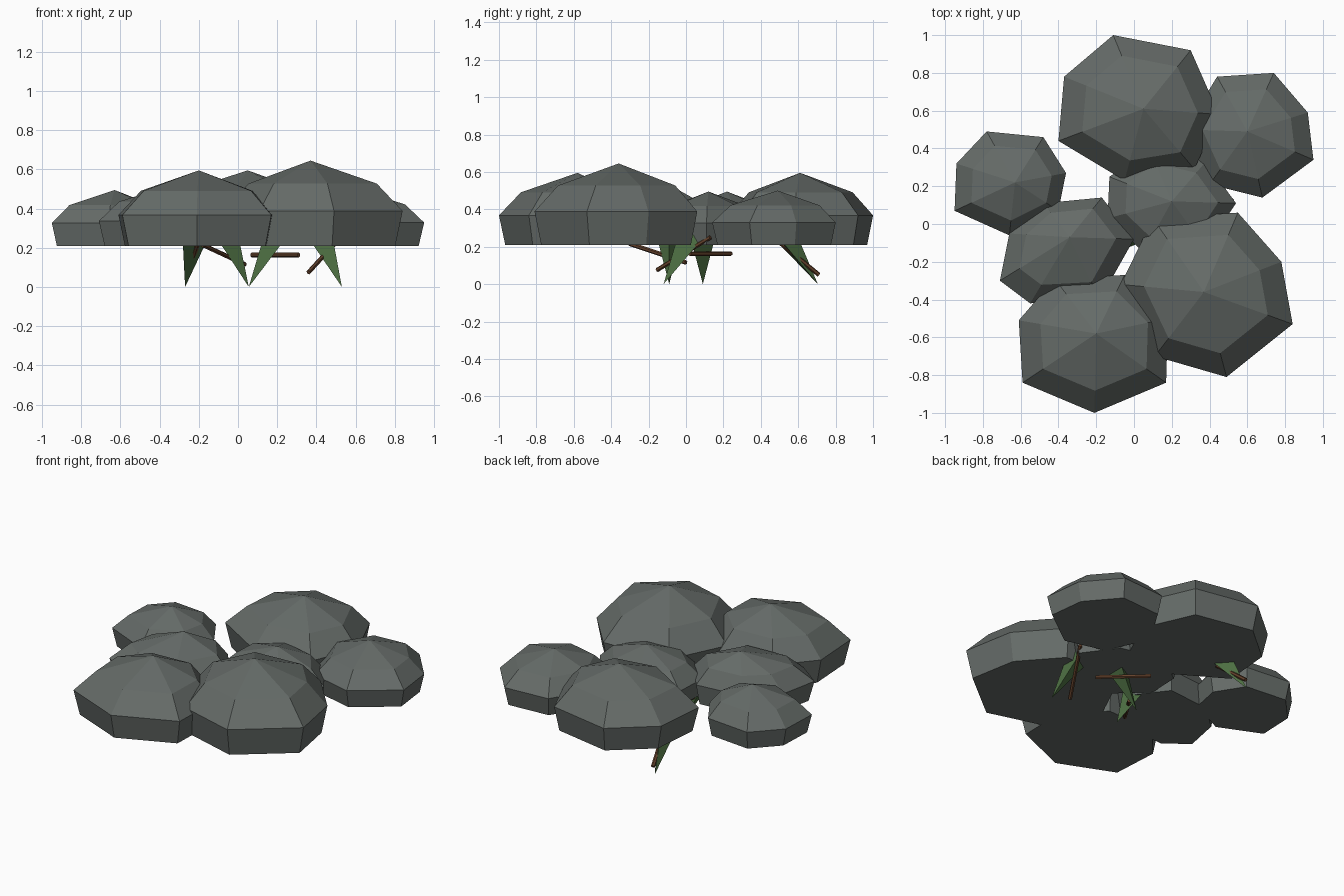
import bpy, bmesh
from mathutils import Vector

if "Cube" in bpy.data.objects:
    bpy.data.objects.remove(bpy.data.objects["Cube"])


def material(name, rgb):
    m = bpy.data.materials.new(name)
    m.diffuse_color = (*rgb, 1.0)
    m.use_nodes = True
    m.node_tree.nodes["Principled BSDF"].inputs["Base Color"].default_value = m.diffuse_color
    return m


STONE = material("grey stone", (0.13, 0.147, 0.138))
LEAF = material("leaf green", (0.075, 0.16, 0.055))
WOOD = material("brown twig", (0.13, 0.055, 0.025))
BASE = 0.21

# height fraction and spread of each ring, bottom to top
RINGS = [(0.0, 0.92), (0.41, 1.0), (0.73, 0.72)]


def finish(bm, name, mat):
    bmesh.ops.recalc_face_normals(bm, faces=bm.faces)
    me = bpy.data.meshes.new(name)
    bm.to_mesh(me)
    bm.free()
    me.materials.append(mat)
    ob = bpy.data.objects.new(name, me)
    bpy.context.collection.objects.link(ob)
    return ob


def stone(name, apex, outline):
    """Faceted flat-bottomed boulder: shrinking copies of its outline up to a peak."""
    cx, cy, top = apex
    bm = bmesh.new()
    rings = []
    for f, s in RINGS:
        z = BASE + f * (top - BASE)
        rings.append([bm.verts.new((cx + (x - cx) * s, cy + (y - cy) * s, z))
                      for x, y in outline])
    peak = bm.verts.new(apex)
    n = len(outline)
    bm.faces.new(rings[0])
    for i in range(n):
        j = (i + 1) % n
        for lo, hi in zip(rings, rings[1:]):
            bm.faces.new((lo[i], lo[j], hi[j], hi[i]))
        bm.faces.new((rings[-1][i], rings[-1][j], peak))
    finish(bm, name, STONE)


def rod(name, a, b, r1, r2, sides, mat):
    """Cylinder or cone from a to b."""
    a, b = Vector(a), Vector(b)
    d = b - a
    bm = bmesh.new()
    bmesh.ops.create_cone(bm, cap_ends=True, segments=sides,
                          radius1=r1, radius2=r2, depth=d.length)
    ob = finish(bm, name, mat)
    ob.rotation_mode = 'QUATERNION'
    ob.rotation_quaternion = d.to_track_quat('Z', 'Y')
    ob.location = (a + b) / 2


# boulders
stone("back_stone", (0.05, 0.61, 0.595),
      [(-.11, 1), (.30, .92), (.45, .58), (.32, .29), (-.05, .23), (-.40, .44), (-.37, .78)])
stone("back_right_stone", (0.60, 0.49, 0.50),
      [(.44, .78), (.74, .80), (.92, .59), (.95, .34), (.68, .14), (.40, .21), (.27, .50)])
stone("left_small_stone", (-0.63, 0.22, 0.495),
      [(-.78, .49), (-.48, .46), (-.36, .27), (-.40, .07), (-.66, -.06), (-.95, .07), (-.94, .32)])
stone("left_middle_stone", (-0.34, -0.07, 0.52),
      [(-.17, .14), (.0, -.08), (-.18, -.40), (-.55, -.42), (-.71, -.30), (-.66, -.05), (-.48, .11)])
stone("front_left_stone", (-0.20, -0.58, 0.595),
      [(-.61, -.51), (-.59, -.84), (-.21, -1), (.17, -.84), (.18, -.50), (-.05, -.27), (-.42, -.29)])
stone("centre_stone", (0.20, 0.12, 0.495),
      [(.54, .11), (.38, .33), (.08, .40), (-.13, .25), (-.14, .03), (.05, -.15), (.38, -.13)])
stone("front_right_stone", (0.37, -0.36, 0.645),
      [(.55, .06), (.78, -.20), (.84, -.53), (.49, -.81), (.11, -.70), (-.07, -.32), (.10, .03)])

# hanging leaves, wide end buried in the stones, tip at the ground
for i, (top, tip) in enumerate([((-.22, .49, .30), (-.27, .705, 0)),
                                ((-.09, -.09, .30), (.055, -.09, 0)),
                                ((.23, .09, .30), (.055, .09, 0)),
                                ((.43, .04, .29), (.53, -.12, 0))]):
    rod(f"leaf_{i + 1}", top, tip, 0.085, 0.0, 3, LEAF)

# twigs
for i, (a, b) in enumerate([((-.20, .48, .24), (-.26, .71, .05)),
                            ((-.18, -.30, .215), (.035, 0, .115)),
                            ((.31, .02, .163), (.07, .24, .163)),
                            ((.36, -.155, .075), (.52, .13, .25))]):
    rod(f"twig_{i + 1}", a, b, 0.012, 0.012, 6, WOOD)
